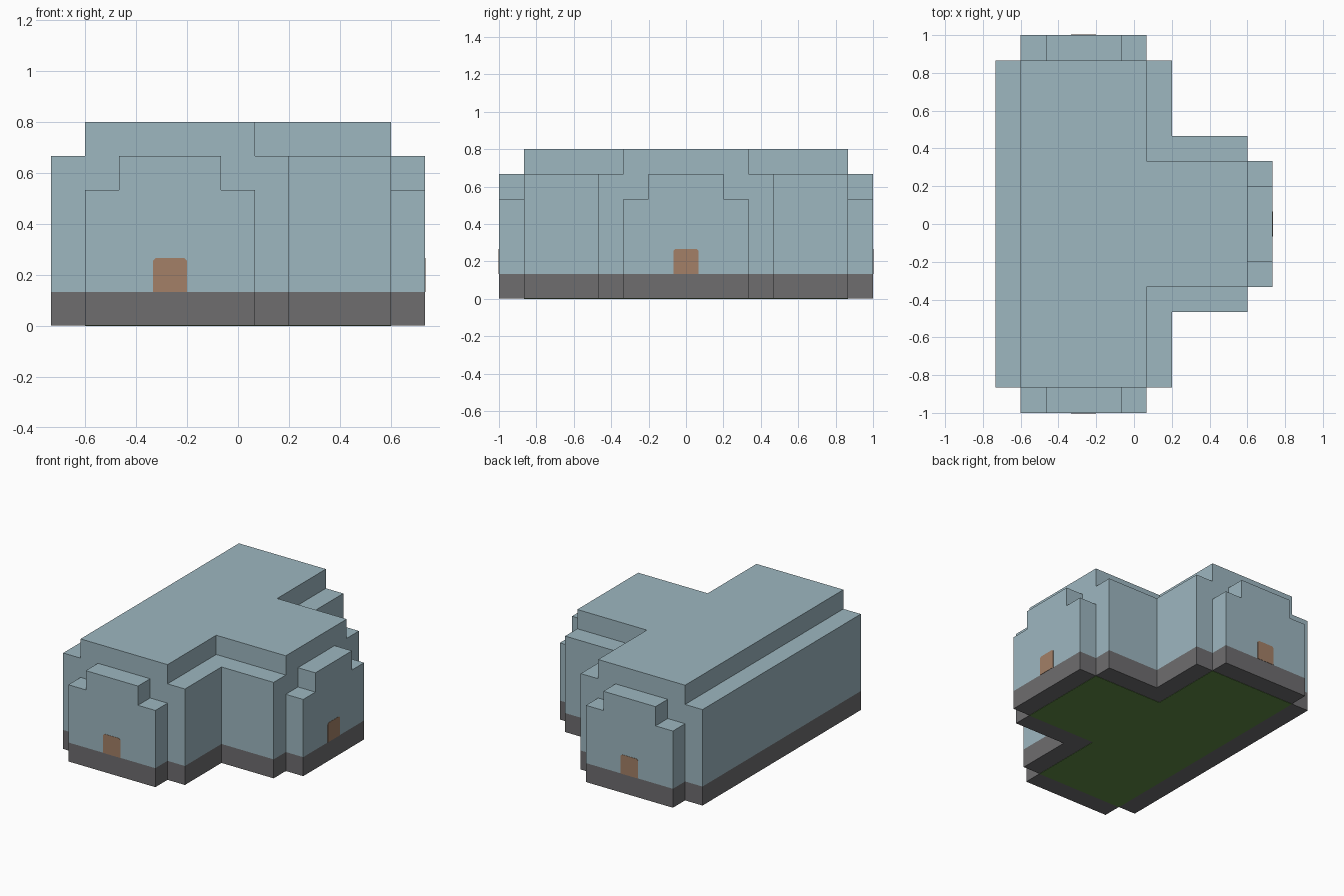
import bpy
import bmesh
from math import pi
from mathutils import Matrix, Vector

if "Cube" in bpy.data.objects:
    bpy.data.objects.remove(bpy.data.objects["Cube"])

U = 2 / 15  # building module
SKIN = 0.002  # thickness of thin plates


def material(name, rgb):
    linear = [((c / 255 + 0.055) / 1.055) ** 2.4 for c in rgb] + [1]
    mat = bpy.data.materials.new(name)
    mat.use_nodes = True
    mat.diffuse_color = linear
    shader = mat.node_tree.nodes["Principled BSDF"]
    shader.inputs["Base Color"].default_value = linear
    shader.inputs["Roughness"].default_value = 1
    return mat


def prism(name, outline, low, high, mat, matrix=Matrix()):
    """Extrude a flat outline from low to high, then place it."""
    bm = bmesh.new()
    face = bm.faces.new([bm.verts.new((x, y, low)) for x, y in outline])
    extruded = bmesh.ops.extrude_face_region(bm, geom=[face], use_keep_orig=True)
    top = [v for v in extruded["geom"] if isinstance(v, bmesh.types.BMVert)]
    bmesh.ops.translate(bm, verts=top, vec=(0, 0, high - low))
    bm.transform(matrix)
    bmesh.ops.recalc_face_normals(bm, faces=bm.faces)
    mesh = bpy.data.meshes.new(name)
    bm.to_mesh(mesh)
    bm.free()
    mesh.materials.append(mat)
    obj = bpy.data.objects.new(name, mesh)
    bpy.context.collection.objects.link(obj)
    return obj


def mirrored(half):
    """Close a half plan by mirroring it front to back."""
    return [(x * U, y * U) for x, y in half] + [(x * U, -y * U) for x, y in reversed(half)]


wall = material("pale blue wall", (157, 183, 192))
stone = material("grey stone", (110, 109, 111))
wood = material("brown door", (163, 128, 103))
grass = material("green floor", (95, 138, 68))

# Plans of the T-shaped building
core = mirrored([(-5.5, 6.5), (1.5, 6.5), (1.5, 3.5), (4.5, 3.5)])
inner = mirrored([(-4.5, 6.5), (0.5, 6.5), (0.5, 2.5), (4.5, 2.5)])
full = mirrored([(-5.5, 6.5), (-4.5, 6.5), (-4.5, 7.5), (0.5, 7.5), (0.5, 6.5),
                 (1.5, 6.5), (1.5, 3.5), (4.5, 3.5), (4.5, 2.5), (5.5, 2.5)])

# Main body
prism("floor", inner, 0, SKIN, grass)
prism("stone_base", full, SKIN, U, stone)
prism("main_walls", core, U, 5 * U, wall)
prism("raised_roof", inner, 5 * U, 6 * U, wall)

# Stepped porch and door profiles, drawn upright
porch = [(x * U, z * U) for x, z in
         [(-2.5, 1), (2.5, 1), (2.5, 4), (1.5, 4), (1.5, 5), (-1.5, 5), (-1.5, 4), (-2.5, 4)]]
door = [(x * U, z * U) for x, z in
        [(-0.5, 1), (0.5, 1), (0.5, 1.92), (0.42, 2), (-0.42, 2), (-0.5, 1.92)]]

# One porch with a door at each end of the T
upright = Matrix.Rotation(pi / 2, 4, "X")
for side, angle, x, y in [("front", 0, -2, -6.5), ("back", pi, -2, 6.5), ("left", pi / 2, 4.5, 0)]:
    place = Matrix.Translation(Vector((x * U, y * U, 0))) @ Matrix.Rotation(angle, 4, "Z") @ upright
    prism(side + "_porch", porch, 0, U, wall, place)
    prism(side + "_door", door, U - SKIN, U + SKIN, wood, place)
